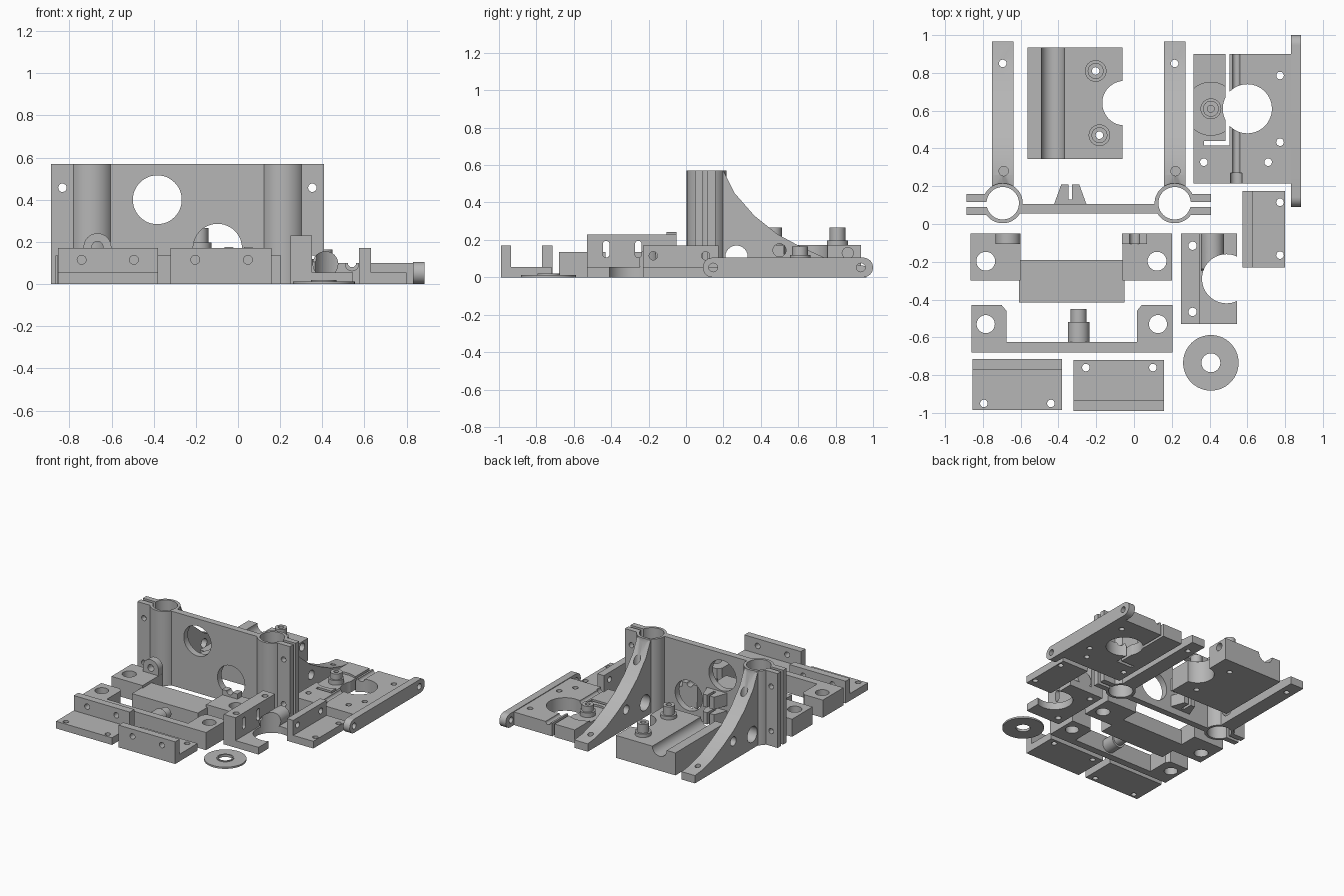
import bpy, bmesh, math

old = bpy.data.objects.get("Cube")
if old:
    bpy.data.objects.remove(old, do_unlink=True)

grey = bpy.data.materials.new("plain grey")
grey.use_nodes = True
grey.diffuse_color = (0.47, 0.47, 0.47, 1)
grey.node_tree.nodes["Principled BSDF"].inputs["Base Color"].default_value = (0.47, 0.47, 0.47, 1)
parts = []


def prism(axis, outline, a, b):
    """Extrude an outline along an axis: x uses (y, z), y uses (x, z), z uses (x, y)."""
    place = {"x": lambda u, v, w: (w, u, v),
             "y": lambda u, v, w: (u, w, v),
             "z": lambda u, v, w: (u, v, w)}[axis]
    bm = bmesh.new()
    face = bm.faces.new([bm.verts.new(place(u, v, a)) for u, v in outline])
    ext = bmesh.ops.extrude_face_region(bm, geom=[face])
    shift = place(0, 0, b - a)
    bmesh.ops.translate(bm, vec=shift, verts=[g for g in ext["geom"] if isinstance(g, bmesh.types.BMVert)])
    bmesh.ops.recalc_face_normals(bm, faces=bm.faces)
    mesh = bpy.data.meshes.new("solid")
    bm.to_mesh(mesh)
    bm.free()
    ob = bpy.data.objects.new("solid", mesh)
    bpy.context.scene.collection.objects.link(ob)
    return ob


def box(x0, x1, y0, y1, z0, z1):
    return prism("z", [(x0, y0), (x1, y0), (x1, y1), (x0, y1)], z0, z1)


def cyl(axis, u, v, r, a, b, n=40):
    ring = [(u + r * math.cos(math.tau * i / n), v + r * math.sin(math.tau * i / n)) for i in range(n)]
    return prism(axis, ring, a, b)


def combine(base, tools, mode):
    """Apply boolean tools to the base and discard them."""
    for tool in tools:
        mod = base.modifiers.new("bool", "BOOLEAN")
        mod.operation, mod.solver, mod.object = mode, "EXACT", tool
        bpy.context.view_layer.update()
        done = bpy.data.meshes.new_from_object(base.evaluated_get(bpy.context.evaluated_depsgraph_get()))
        base.modifiers.clear()
        base.data = done
        bpy.data.objects.remove(tool, do_unlink=True)


def part(name, solids, cuts=()):
    base = solids[0]
    combine(base, solids[1:], "UNION")
    combine(base, cuts, "DIFFERENCE")
    base.name = base.data.name = name
    base.data.materials.clear()
    base.data.materials.append(grey)
    parts.append(base)


def holes(axis, spots, r, a=-0.1, b=0.4):
    return [cyl(axis, u, v, r, a, b, 24) for u, v in spots]


# Main frame: web plate, two clamp tubes with ears, curved struts, belt clips
TALL = 0.57
solids = [box(-0.64, 0.16, 0.055, 0.105, 0, TALL)]
cuts = []
strut = [(0.15, 0), (0.965, 0), (0.965, 0.06), (0.87, 0.07), (0.74, 0.105), (0.61, 0.165), (0.49, 0.23),
         (0.365, 0.33), (0.26, 0.45), (0.2, TALL), (0.15, TALL)]
for x, side in ((-0.695, -1), (0.215, 1)):
    tip = x + side * 0.193
    lo, hi = min(x, tip), max(x, tip)
    solids += [cyl("z", x, 0.11, 0.106, 0, TALL, 48),
               box(lo, hi, 0.048, 0.158, 0, TALL),
               prism("x", strut, x - 0.057, x + 0.057)]
    cuts += [cyl("z", x, 0.11, 0.086, -0.1, 0.7, 48),
             box(lo - 0.1 * (side < 0), hi + 0.1 * (side > 0), 0.09, 0.116, -0.1, 0.7)]
    cuts += holes("y", [(x + side * 0.138, z) for z in (0.115, 0.457)], 0.02, 0, 0.18)
    cuts += holes("z", [(x, 0.85)], 0.02)
    cuts += holes("z", [(x + 0.005, 0.28)], 0.025, 0.3, 0.6)
    cuts += holes("x", [(0.27, 0.11)], 0.06, x - 0.1, x + 0.1)
    cuts += holes("x", [(0.5, 0.145)], 0.035, x - 0.1, x + 0.1)
for z0, z1 in ((0.05, 0.14), (0.18, 0.275)):
    solids.append(prism("z", [(-0.425, 0.1), (-0.25, 0.1), (-0.29, 0.21), (-0.385, 0.21)], z0, z1))
cuts += [cyl("y", x, z, 0.116, 0, 0.106, 48) for x, z in ((-0.383, 0.4), (-0.097, 0.17))]
cuts.append(box(-0.348, -0.327, 0.13, 0.3, 0, 0.3))
part("main_frame", solids, cuts)

# Carriage block with channel, side notch and two stepped bushings
bushes = [(-0.203, 0.81), (-0.183, 0.47)]
solids = [box(-0.565, -0.06, 0.345, 0.935, 0, 0.172)]
for x, y in bushes:
    solids += [cyl("z", x, y, 0.057, 0.1, 0.198), cyl("z", x, y, 0.042, 0.15, 0.265)]
cuts = [cyl("y", -0.43, 0.172, 0.061, 0.2, 1.1), cyl("z", -0.05, 0.64, 0.118, -0.1, 0.4, 48)]
cuts += holes("z", bushes, 0.02)
cuts += holes("x", [(0.865, 0.13)], 0.03, -0.12, 0.1)
part("carriage_block", solids, cuts)

# Hinge plate: slab, side rail with round ends, spring arm with bushing
rail = 0.0525
solids = [box(0.315, 0.84, 0.215, 0.9, 0, 0.1),
          box(0.83, 0.885, 0.09 + rail, 1 - rail, 0, 2 * rail)]
solids += [cyl("x", y, rail, rail, 0.83, 0.885) for y in (0.09 + rail, 1 - rail)]
cuts = [cyl("z", 0.6, 0.61, 0.13, -0.1, 0.4, 56),
        box(0.485, 0.506, 0.415, 1, -0.1, 0.3),
        box(0.37, 0.49, 0.415, 0.44, -0.1, 0.3),
        cyl("y", 0.541, 0.1, 0.02, 0.1, 1, 24),
        cyl("y", 0.541, 0.095, 0.032, 0.1, 0.27, 24)]
cuts += holes("z", [(0.773, 0.786), (0.773, 0.433), (0.71, 0.327), (0.37, 0.327)], 0.02)
cuts += holes("x", [(0.145, rail), (0.935, rail)], 0.023, 0.8, 1)
cuts.append(cyl("z", 0.407, 0.61, 0.14, 0.085, 0.2, 48))
part("hinge_plate", solids, cuts)
part("arm_bushing", [cyl("z", 0.407, 0.61, 0.055, 0.08, 0.12), cyl("z", 0.407, 0.61, 0.042, 0.1, 0.165)],
     holes("z", [(0.407, 0.61)], 0.018))

# Rear slider with two drilled ends and upright lugs
solids = [box(-0.865, -0.6, -0.3, -0.05, 0, 0.135),
          box(-0.06, 0.2, -0.3, -0.05, 0, 0.135),
          box(-0.61, -0.05, -0.415, -0.19, 0, 0.115),
          box(-0.6, -0.06, -0.415, -0.3, 0, 0.115)]
cuts = [cyl("z", x, -0.197, 0.05, -0.1, 0.4) for x in (-0.785, 0.122)]
for x in (-0.667, 0.003):
    solids += [cyl("y", x, 0.175, 0.066, -0.105, -0.05), box(x - 0.066, x + 0.066, -0.105, -0.05, 0.05, 0.175)]
    cuts.append(cyl("y", x, 0.177, 0.026, -0.2, 0.1, 24))
part("rear_slider", solids, cuts)

# Front slider: bar, two drilled ends with chamfered corners, stepped pin
solids = [box(-0.86, 0.205, -0.68, -0.625, 0, 0.135)]
for outer, inner in ((-0.86, -0.675), (0.205, 0.015)):
    bevel = 0.025 if outer > inner else -0.025
    solids.append(prism("z", [(outer, -0.65), (inner, -0.65), (inner, -0.46), (inner + bevel, -0.43),
                              (outer, -0.43)], 0, 0.135))
solids += [cyl("y", -0.293, 0.068, 0.057, -0.64, -0.52), cyl("y", -0.293, 0.068, 0.042, -0.54, -0.45)]
part("front_slider", solids, [cyl("z", x, -0.53, 0.048, -0.1, 0.4) for x in (-0.785, 0.127)])

# Small angle brackets with drilled base and wall
for name, x0, x1, y0, y1, wall0, hole_y, walls, feet in (
        ("left_angle_bracket", -0.855, -0.38, -0.985, -0.715, -0.77, -0.95, (-0.742, -0.494), (-0.795, -0.44)),
        ("right_angle_bracket", -0.32, 0.16, -0.99, -0.72, -0.99, -0.76, (-0.203, 0.047), (-0.255, 0.1))):
    part(name, [box(x0, x1, y0, y1, 0, 0.055), box(x0, x1, wall0, wall0 + 0.055, 0, 0.17)],
         holes("z", [(x, hole_y) for x in feet], 0.02) + holes("y", [(x, 0.115) for x in walls], 0.021, -1.1, -0.6))
part("side_angle_bracket", [box(0.575, 0.8, -0.23, 0.175, 0, 0.055), box(0.575, 0.63, -0.23, 0.175, 0, 0.17)],
     holes("z", [(0.773, 0.115), (0.773, -0.165)], 0.02)
     + holes("x", [(-0.175, 0.115), (0.105, 0.115)], 0.022, 0.5, 0.7))

# Motor bracket: slotted wall, base with round bite, rod boss
solids = [box(0.25, 0.35, -0.53, -0.05, 0, 0.23),
          box(0.34, 0.545, -0.53, -0.05, 0, 0.055),
          cyl("y", 0.415, 0.095, 0.061, -0.25, -0.05)]
cuts = [cyl("z", 0.49, -0.29, 0.13, -0.1, 0.4, 56)]
for y in (-0.427, -0.255):
    cuts += [box(0.2, 0.4, y - 0.018, y + 0.018, 0.123, 0.177)]
    cuts += holes("x", [(y, 0.123), (y, 0.177)], 0.018, 0.2, 0.4)
cuts += holes("z", [(0.31, -0.115), (0.31, -0.465)], 0.022)
part("motor_bracket", solids, cuts)

# Washer with raised inner lip
part("washer", [cyl("z", 0.407, -0.735, 0.147, 0, 0.013, 56), cyl("z", 0.407, -0.735, 0.06, 0, 0.02)],
     [cyl("z", 0.407, -0.735, 0.05, -0.1, 0.1)])

# Smooth round walls, keep edges sharp
bpy.ops.object.select_all(action="DESELECT")
for ob in parts:
    ob.select_set(True)
bpy.context.view_layer.objects.active = parts[0]
bpy.ops.object.shade_smooth_by_angle(angle=math.radians(30))
